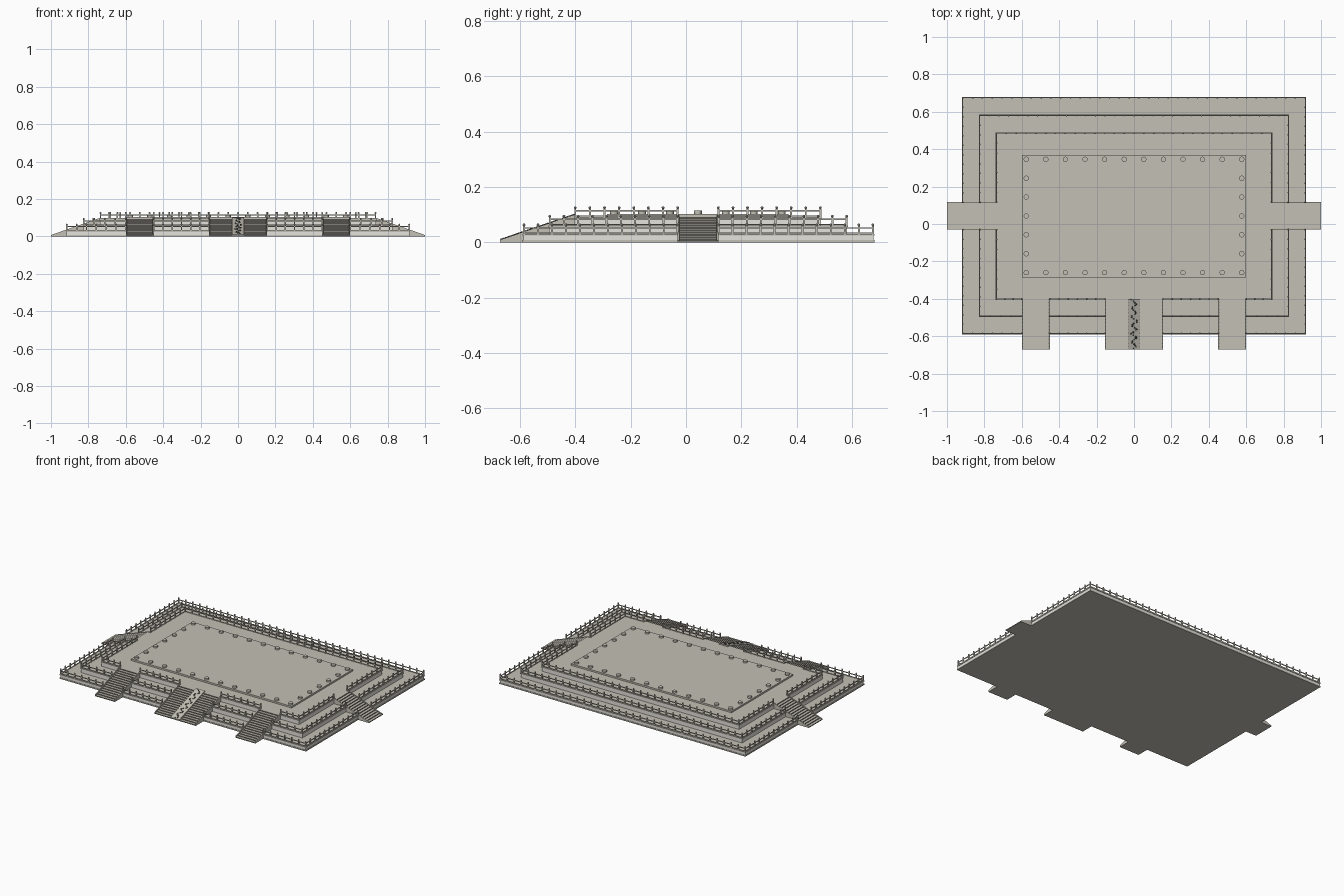
import bpy, bmesh, math, random
from mathutils import Matrix, Vector

cube = bpy.data.objects.get("Cube")
if cube:
    bpy.data.objects.remove(cube, do_unlink=True)


def material(name, r, g, b):
    m = bpy.data.materials.new(name)
    m.use_nodes = True
    m.diffuse_color = (r, g, b, 1)
    m.node_tree.nodes["Principled BSDF"].inputs["Base Color"].default_value = (r, g, b, 1)
    return m


STONE = material("beige stone", 0.55, 0.53, 0.46)
MARBLE = material("pale marble", 0.78, 0.77, 0.72)
RISER = material("grey riser", 0.22, 0.215, 0.19)
CARVING = material("dark carving", 0.07, 0.07, 0.06)


def finish(bm, name, *mats):
    bmesh.ops.recalc_face_normals(bm, faces=bm.faces)
    mesh = bpy.data.meshes.new(name)
    bm.to_mesh(mesh)
    bm.free()
    for m in mats:
        mesh.materials.append(m)
    ob = bpy.data.objects.new(name, mesh)
    bpy.context.collection.objects.link(ob)
    return ob


def add_box(bm, x0, x1, y0, y1, z0, z1):
    mat = Matrix.Translation(((x0 + x1) / 2, (y0 + y1) / 2, (z0 + z1) / 2))
    bmesh.ops.create_cube(bm, size=1, matrix=mat @ Matrix.Diagonal((x1 - x0, y1 - y0, z1 - z0, 1)))


def box(name, mat, *bounds):
    bm = bmesh.new()
    add_box(bm, *bounds)
    return finish(bm, name, mat)


# Shared layout: half width, front, back, floor height of each terrace
LEVELS = [(0.92, -0.59, 0.68, 0.03), (0.83, -0.497, 0.585, 0.061), (0.74, -0.405, 0.49, 0.092)]
TOP = LEVELS[-1][3]
FRONT_STAIRS = [(-0.6, -0.45), (-0.155, 0.155), (0.45, 0.6)]
SIDE_STAIR = (-0.03, 0.117)


# Balustrade: posts with round caps, joined by two bars
def add_post(bm, x, y, z):
    r = 0.0035
    add_box(bm, x - r, x + r, y - r, y + r, z, z + 0.029)
    bmesh.ops.create_uvsphere(bm, u_segments=8, v_segments=5, radius=0.005,
                              matrix=Matrix.Translation((x, y, z + 0.033)))


def add_rail(bm, a, b, z):
    a, b = Vector(a), Vector(b)
    count = max(1, round((b - a).length / 0.052))
    for i in range(count + 1):
        p = a.lerp(b, i / count)
        add_post(bm, p.x, p.y, z)
    t = 0.002
    for low, high in ((0.001, 0.005), (0.019, 0.024)):
        add_box(bm, min(a.x, b.x) - t, max(a.x, b.x) + t,
                min(a.y, b.y) - t, max(a.y, b.y) + t, z + low, z + high)


# Terraces, each with a recessed wall, a floor slab and a balustrade
box("ground_plinth", STONE, -0.92, 0.92, -0.59, 0.68, 0, 0.008)
below = 0.008
for n, (w, front, back, z) in enumerate(LEVELS, 1):
    i = 0.003
    box(f"terrace_wall_{n}", MARBLE, -w + i, w - i, front + i, back - i, below, z - 0.006)
    box(f"terrace_floor_{n}", STONE, -w, w, front, back, z - 0.006, z)
    below = z
    bm = bmesh.new()
    e = 0.005
    x, y0, y1 = w - e, front + e, back - e
    add_rail(bm, (-x, y1), (x, y1), z)
    for s in (-1, 1):
        add_rail(bm, (s * x, y0), (s * x, SIDE_STAIR[0]), z)
        add_rail(bm, (s * x, SIDE_STAIR[1]), (s * x, y1), z)
    edges = [-x] + [v for pair in FRONT_STAIRS for v in pair] + [x]
    for a, b in zip(edges[::2], edges[1::2]):
        add_rail(bm, (a, y0), (b, y0), z)
    finish(bm, f"balustrade_{n}", STONE)


# Extrude a (run, height) profile sideways; the run climbs along the local +y axis
def add_prism(bm, profile, x0, x1, mat):
    verts = [bm.verts.new(mat @ Vector((x0, u, z))) for u, z in profile]
    face = bm.faces.new(verts)
    ext = bmesh.ops.extrude_face_region(bm, geom=[face])
    shift = mat.to_3x3() @ Vector((x1 - x0, 0, 0))
    bmesh.ops.translate(bm, vec=shift,
                        verts=[g for g in ext["geom"] if isinstance(g, bmesh.types.BMVert)])


def stair(name, width, length, mat, cheek, steps=15):
    half = width / 2
    profile = [(0, 0)]
    for i in range(steps):
        u = length * i / steps
        z = TOP * (i + 1) / steps
        profile += [(u, z), (u + length / steps, z)]
    profile.append((length, 0))
    bm = bmesh.new()
    add_prism(bm, profile, -half, half, mat)
    ob = finish(bm, name, STONE, RISER)
    # Risers face down the climb
    down = mat.to_3x3() @ Vector((0, -1, 0))
    for p in ob.data.polygons:
        p.material_index = int(p.normal.dot(down) > 0.9)
    # Sloping side kerbs
    bm = bmesh.new()
    side = [(0, 0), (0, cheek), (length, TOP + cheek), (length, 0)]
    for x in (-half, half - 0.006):
        add_prism(bm, side, x, x + 0.006, mat)
    finish(bm, name + "_kerbs", STONE)


for label, (a, b) in zip(("right", "middle", "left"), FRONT_STAIRS):
    stair(f"front_stair_{label}", b - a, 0.272, Matrix.Translation(((a + b) / 2, -0.672, 0)), 0.009)
mid = sum(SIDE_STAIR) / 2
for label, s in (("left", 1), ("right", -1)):
    turn = Matrix.Rotation(s * math.pi / 2, 4, "Z")
    stair(f"side_stair_{label}", SIDE_STAIR[1] - SIDE_STAIR[0], 0.262,
          Matrix.Translation((s, mid, 0)) @ turn, 0.007)

# Sloping central ramp with a winding carved relief
RUN = 0.272
place = Matrix.Translation((0, -0.672, 0))
bm = bmesh.new()
add_prism(bm, [(0, 0), (0, 0.009), (RUN, TOP + 0.009), (RUN, 0)], -0.033, 0.033, place)
finish(bm, "carved_ramp", STONE)

random.seed(4)
bm = bmesh.new()
slope = Matrix.Rotation(math.atan2(TOP, RUN), 4, "X")
for i in range(34):
    t = 0.02 + 0.96 * i / 33
    x = 0.013 * math.sin(i * 1.1) + random.uniform(-0.004, 0.004)
    pos = Matrix.Translation((x, RUN * t, TOP * t + 0.01))
    bmesh.ops.create_cone(bm, cap_ends=True, segments=6, depth=0.004,
                          radius1=random.uniform(0.004, 0.007), radius2=0.003,
                          matrix=place @ pos @ slope)
finish(bm, "ramp_relief", CARVING)

# Hall podium and the ring of column bases
box("hall_podium", STONE, -0.6, 0.6, -0.285, 0.37, TOP, 0.103)
bm = bmesh.new()
COLS, ROWS = 12, 7
for i in range(COLS):
    for j in range(ROWS):
        if i in (0, COLS - 1) or j in (0, ROWS - 1):
            x = -0.576 + 1.152 * i / (COLS - 1)
            y = -0.26 + 0.606 * j / (ROWS - 1)
            bmesh.ops.create_cone(bm, cap_ends=True, segments=20, radius1=0.014, radius2=0.014,
                                  depth=0.011, matrix=Matrix.Translation((x, y, 0.1085)))
finish(bm, "column_bases", STONE)
